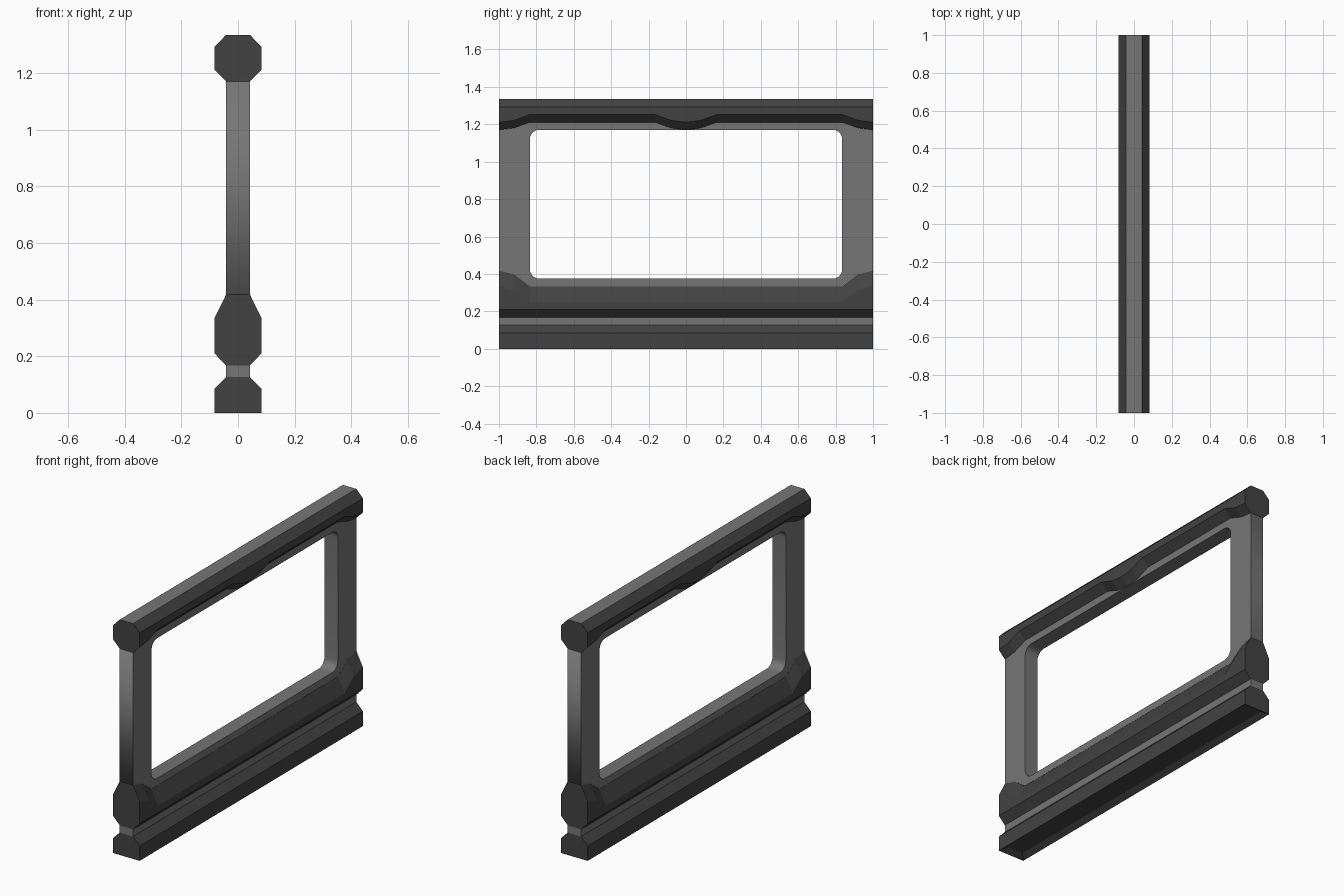
import bpy, bmesh, math

if "Cube" in bpy.data.objects:
    bpy.data.objects.remove(bpy.data.objects["Cube"])


def material(name, v):
    m = bpy.data.materials.new(name)
    m.diffuse_color = (v, v, v, 1)
    m.use_nodes = True
    m.node_tree.nodes["Principled BSDF"].inputs["Base Color"].default_value = m.diffuse_color
    return m


dark = material("dark_metal", 0.055)
light = material("light_metal", 0.18)
W, N = 0.083, 0.042      # half widths: rail and web


def add(name, bm, mats):
    bmesh.ops.recalc_face_normals(bm, faces=bm.faces)
    me = bpy.data.meshes.new(name)
    bm.to_mesh(me)
    bm.free()
    for m in mats:
        me.materials.append(m)
    ob = bpy.data.objects.new(name, me)
    bpy.context.collection.objects.link(ob)
    return ob


def loft(half, stations):
    """half: (x, z, shift factor) from bottom to top; stations: (y, shift)."""
    prof = half + [(-x, z, f) for x, z, f in reversed(half)]
    bm = bmesh.new()
    rings = [[bm.verts.new((x, y, z + f * s)) for x, z, f in prof]
             for y, s in stations]
    n = len(prof)
    for a, b in zip(rings, rings[1:]):
        for i in range(n):
            j = (i + 1) % n
            bm.faces.new((a[i], a[j], b[j], b[i]))
    bm.faces.new(rings[0])
    bm.faces.new(rings[-1])
    bmesh.ops.recalc_face_normals(bm, faces=bm.faces)
    return bm


def mirrored(pos):
    return [(-y, s) for y, s in reversed(pos) if y > 0] + pos


straight = [(-1, 0), (1, 0)]

# base rail with shallow recess underneath
bm = loft([(W, 0, 0), (W, 0.085, 0), (N, 0.127, 0)], straight)
bottom = [f for f in bm.faces if f.normal.z < -0.99]
bmesh.ops.inset_region(bm, faces=bottom, thickness=0.045)
for v in bottom[0].verts:
    v.co.z = 0.02
add("base_rail", bm, [dark])

# narrow web between base and lower rail
add("groove_web", loft([(N, 0.127, 0), (N, 0.168, 0)], straight), [light])

# lower rail, raised at both ends
low = mirrored([(0, -1), (0.835, -1), (0.92, -0.25), (1, 0)])
add("lower_rail", loft([(N, 0.168, 0), (W, 0.21, 0), (W, 0.335, 0.085),
                        (N, 0.418, 0.085)], low), [dark])

# hand rail, dropping at the ends and centre
top = mirrored([(0, 0), (0.08, 0.25), (0.165, 1), (0.835, 1), (0.92, 0.25), (1, 0)])
bm = loft([(N, 1.17, 0.041), (W, 1.211, 0.041), (W, 1.293, 0),
           (N, 1.335, 0)], top)
for f in bm.faces:
    if f.normal.z > 0.99:
        f.material_index = 1
add("hand_rail", bm, [dark, light])

# window frame: outline follows the rails, opening has rounded corners
right = [(0.835, 0.334), (0.92, 0.397), (1, 0.418),
         (1, 1.17), (0.92, 1.18), (0.835, 1.211)]
outer = right + [(-y, z) for y, z in reversed(right)]
r, inner = 0.05, []
for k, (cy, cz) in enumerate([(0.785, 1.12), (-0.785, 1.12),
                              (-0.785, 0.425), (0.785, 0.425)]):
    for i in range(7):
        a = math.pi / 2 * (k + i / 6)
        inner.append((cy + r * math.cos(a), cz + r * math.sin(a)))
cu = bpy.data.curves.new("window_frame", 'CURVE')
cu.dimensions = '2D'
cu.fill_mode = 'BOTH'
cu.extrude = N
for pts in (outer, inner):
    sp = cu.splines.new('POLY')
    sp.points.add(len(pts) - 1)
    for p, (y, z) in zip(sp.points, pts):
        p.co = (y, z, 0, 1)
    sp.use_cyclic_u = True
cu.materials.append(light)
frame = bpy.data.objects.new("window_frame", cu)
frame.rotation_euler = (math.pi / 2, 0, math.pi / 2)
bpy.context.collection.objects.link(frame)
bpy.context.view_layer.objects.active = frame
frame.select_set(True)
bpy.ops.object.convert(target='MESH')
